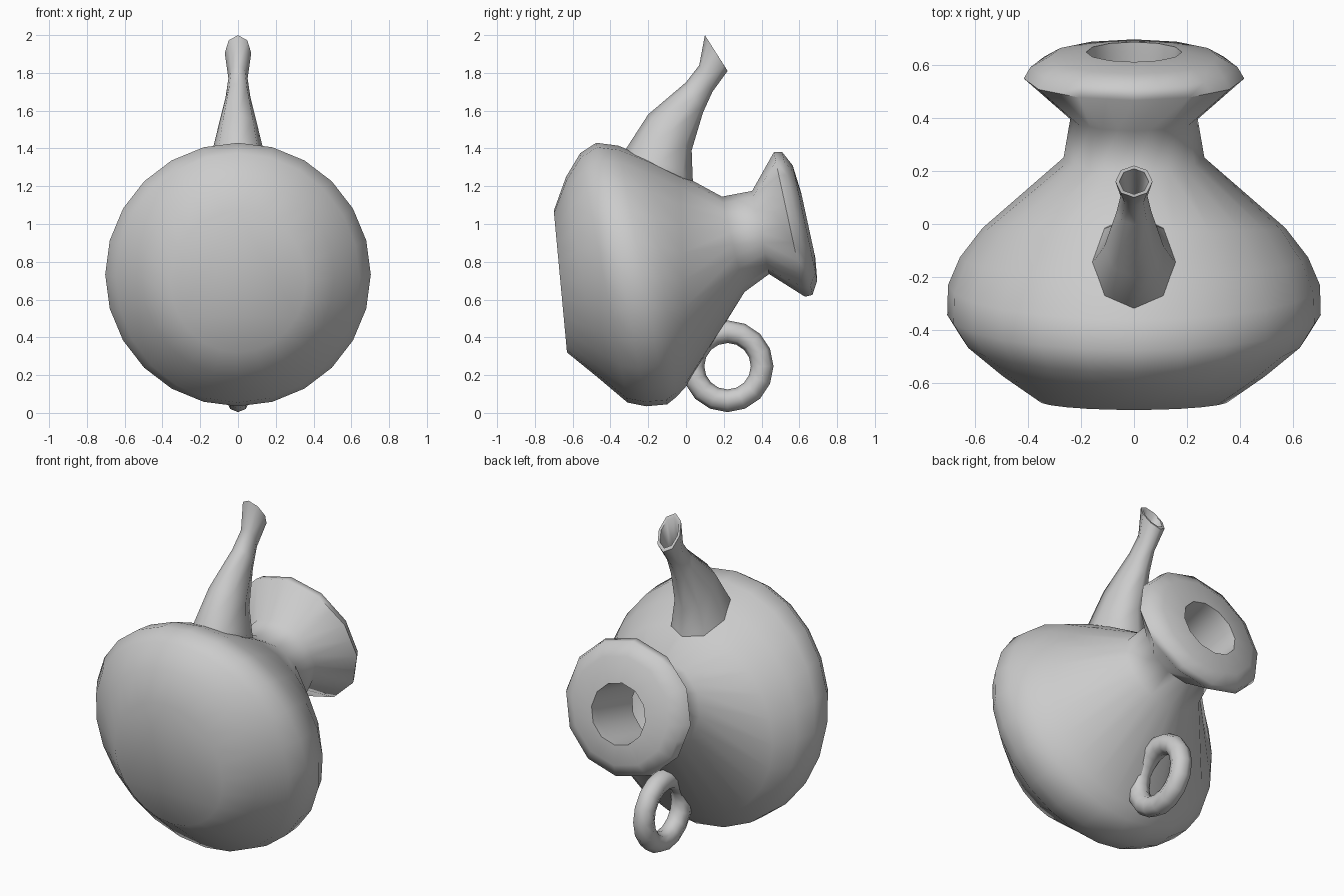
import bpy, bmesh, math
from mathutils import Vector

if "Cube" in bpy.data.objects:
    bpy.data.objects.remove(bpy.data.objects["Cube"])


def loft(name, rings, sides, cap_start=False, cap_end=False, angle=65):
    """Each ring: (y, z) of two opposite side-view points, half width in x, coarse flag."""
    bm = bmesh.new()
    loops = []
    for y0, z0, y1, z1, rx, coarse in rings:
        mid = Vector((0, (y0 + y1) / 2, (z0 + z1) / 2))
        half = Vector((0, (y0 - y1) / 2, (z0 - z1) / 2))
        pts = []
        for i in range(sides):
            a = 2 * math.pi * i / sides
            pts.append(mid + half * math.cos(a) + Vector((rx * math.sin(a), 0, 0)))
        if coarse:  # half the visible number of sides
            for i in range(1, sides, 2):
                pts[i] = (pts[i - 1] + pts[(i + 1) % sides]) / 2
        loops.append([bm.verts.new(p) for p in pts])
    for a, b in zip(loops, loops[1:]):
        for i in range(sides):
            j = (i + 1) % sides
            bm.faces.new((a[i], a[j], b[j], b[i]))
    if cap_start:
        bm.faces.new(loops[0][::-1])
    if cap_end:
        bm.faces.new(loops[-1])
    mesh = bpy.data.meshes.new(name)
    bm.to_mesh(mesh)
    bm.free()
    ob = bpy.data.objects.new(name, mesh)
    bpy.context.collection.objects.link(ob)
    smooth(ob, angle)
    return ob


def smooth(ob, angle):
    bpy.ops.object.select_all(action='DESELECT')
    ob.select_set(True)
    bpy.context.view_layer.objects.active = ob
    bpy.ops.object.shade_smooth_by_angle(angle=math.radians(angle))


# Vessel: flat front disc, round belly, neck, flared rim and open throat
loft("vessel_body", [
    (-0.70, 1.07, -0.63, 0.32, 0.36, False),
    (-0.635, 1.25, -0.47, 0.19, 0.51, False),
    (-0.56, 1.375, -0.31, 0.055, 0.645, False),
    (-0.475, 1.43, -0.21, 0.035, 0.703, False),
    (-0.36, 1.415, -0.10, 0.045, 0.70, False),
    (-0.20, 1.35, -0.05, 0.085, 0.655, False),
    (-0.03, 1.265, 0.00, 0.14, 0.57, False),
    (0.19, 1.145, 0.31, 0.64, 0.265, True),
    (0.35, 1.175, 0.44, 0.735, 0.24, True),
    (0.465, 1.38, 0.63, 0.615, 0.415, True),
    (0.51, 1.38, 0.67, 0.625, 0.39, True),
    (0.565, 1.31, 0.695, 0.70, 0.32, True),
    (0.61, 1.165, 0.685, 0.82, 0.18, True),
    (0.56, 1.15, 0.635, 0.81, 0.175, True),
    (0.22, 1.07, 0.31, 0.73, 0.175, True),
], 24, cap_start=True)

# Spout: tapered, leaning back, flared slanted mouth with a hollow
loft("spout", [
    (-0.34, 1.36, 0.04, 1.18, 0.165, False),
    (-0.31, 1.41, 0.035, 1.25, 0.15, False),
    (-0.20, 1.58, 0.03, 1.39, 0.112, False),
    (0.00, 1.75, 0.09, 1.59, 0.066, False),
    (0.07, 1.84, 0.14, 1.70, 0.051, False),
    (0.10, 2.00, 0.22, 1.81, 0.07, False),
    (0.112, 1.98, 0.208, 1.83, 0.055, False),
    (0.08, 1.82, 0.13, 1.71, 0.038, False),
    (-0.01, 1.70, 0.06, 1.58, 0.04, False),
], 8, cap_end=True)

# Ring handle under the neck
bpy.ops.mesh.primitive_torus_add(
    location=(0, 0.22, 0.247), rotation=(0, math.pi / 2, 0),
    major_segments=16, minor_segments=8, major_radius=0.183, minor_radius=0.06)
ring = bpy.context.object
ring.name = "ring_handle"
smooth(ring, 65)
